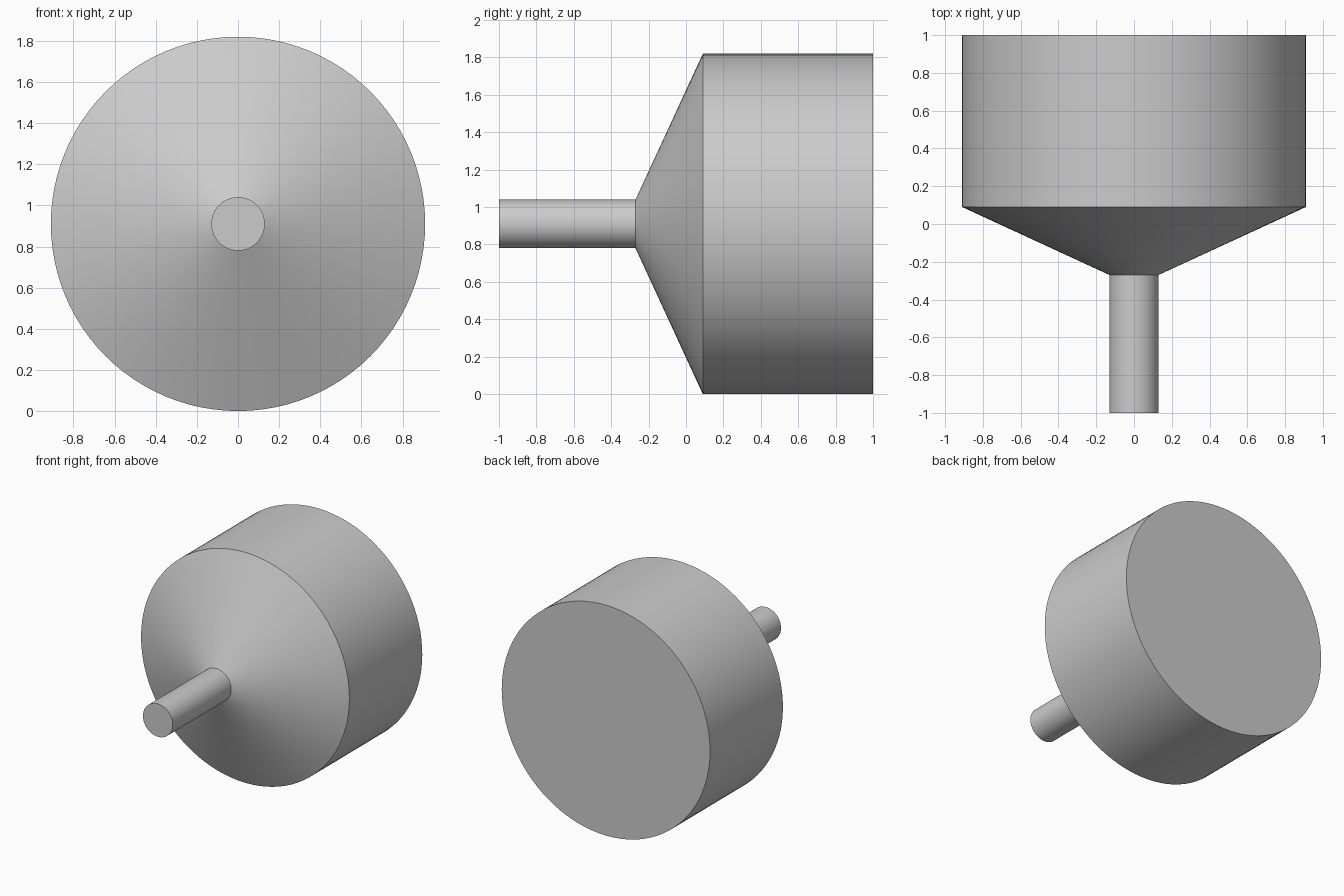
import bpy, bmesh, math

cube = bpy.data.objects.get("Cube")
if cube:
    bpy.data.objects.remove(cube, do_unlink=True)

SEGMENTS = 96
AXIS_Z = 0.91

# Outline as (y, radius): stem tip, stem root, shoulder, back rim
PROFILE = [(-1.0, 0.13), (-0.27, 0.13), (0.09, 0.91), (1.0, 0.91)]

# Grey material
grey = bpy.data.materials.new("plain grey")
grey.use_nodes = True
colour = (0.6, 0.6, 0.6, 1.0)
grey.diffuse_color = colour
grey.node_tree.nodes["Principled BSDF"].inputs["Base Color"].default_value = colour


def ring(bm, y, radius):
    angles = [math.tau * i / SEGMENTS for i in range(SEGMENTS)]
    return [bm.verts.new((radius * math.sin(a), y, radius * math.cos(a))) for a in angles]


# Turned body: stem, cone and drum in one closed skin
bm = bmesh.new()
rings = [ring(bm, y, r) for y, r in PROFILE]
for a, b in zip(rings, rings[1:]):
    for i in range(SEGMENTS):
        j = (i + 1) % SEGMENTS
        bm.faces.new((a[i], a[j], b[j], b[i]))

# Flat end caps
bm.faces.new(rings[0])
bm.faces.new(rings[-1])
bmesh.ops.recalc_face_normals(bm, faces=bm.faces)

mesh = bpy.data.meshes.new("stemmed_drum")
bm.to_mesh(mesh)
bm.free()
mesh.materials.append(grey)
body = bpy.data.objects.new("stemmed_drum", mesh)
body.location.z = AXIS_Z
bpy.context.collection.objects.link(body)

# Smooth round walls, crisp rims
bpy.ops.object.select_all(action="DESELECT")
body.select_set(True)
bpy.context.view_layer.objects.active = body
bpy.ops.object.shade_smooth_by_angle(angle=math.radians(30))
